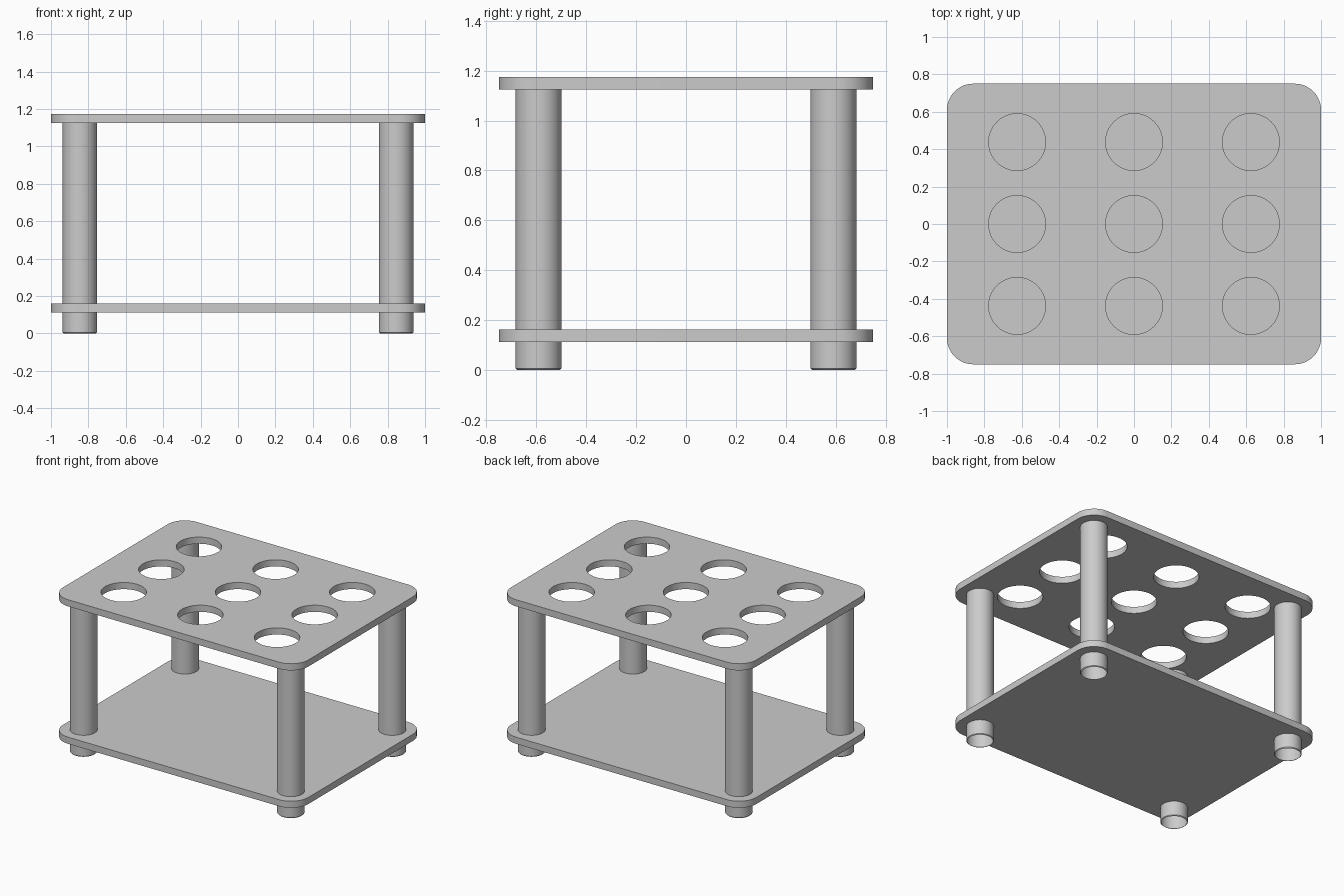
import bpy, bmesh
from math import sin, cos, pi
from mathutils import Vector

if "Cube" in bpy.data.objects:
    bpy.data.objects.remove(bpy.data.objects["Cube"])


def arc(cx, cy, r, a0, a1, n):
    return [(cx + r * cos(a0 + (a1 - a0) * i / n), cy + r * sin(a0 + (a1 - a0) * i / n)) for i in range(n + 1)]


def rounded_rect(hx, hy, r):
    pts = []
    for k, (sx, sy) in enumerate([(1, 1), (-1, 1), (-1, -1), (1, -1)]):
        pts += arc(sx * (hx - r), sy * (hy - r), r, k * pi / 2, (k + 1) * pi / 2, 12)
    return pts


def smooth(ob):
    bpy.ops.object.select_all(action='DESELECT')
    ob.select_set(True)
    bpy.context.view_layer.objects.active = ob
    if ob.type == 'CURVE':
        bpy.ops.object.convert(target='MESH')
        ob = bpy.context.view_layer.objects.active
        bm = bmesh.new()
        bm.from_mesh(ob.data)
        bmesh.ops.remove_doubles(bm, verts=bm.verts, dist=1e-5)
        bmesh.ops.recalc_face_normals(bm, faces=bm.faces)
        bm.to_mesh(ob.data)
        bm.free()
    bpy.ops.object.shade_smooth_by_angle(angle=pi / 6)


def plate(name, z0, z1, holes=()):
    """Flat rounded board with round cut-outs, from a filled 2D curve."""
    cu = bpy.data.curves.new(name, 'CURVE')
    cu.dimensions = '2D'
    cu.fill_mode = 'BOTH'
    cu.extrude = (z1 - z0) / 2
    loops = [rounded_rect(1, 0.75, 0.14)]
    loops += [arc(x, y, 0.152, 0, 2 * pi, 64)[:-1] for x, y in holes]
    for pts in loops:
        sp = cu.splines.new('POLY')
        sp.points.add(len(pts) - 1)
        for p, (x, y) in zip(sp.points, pts):
            p.co = (x, y, 0, 1)
        sp.use_cyclic_u = True
    ob = bpy.data.objects.new(name, cu)
    ob.location.z = (z0 + z1) / 2
    bpy.context.collection.objects.link(ob)
    smooth(ob)


def leg(name, x, y):
    """Round tube, open underneath, with a small softened lower rim."""
    bm = bmesh.new()
    profile = [(0.086, 0), (0.092, 0.006), (0.092, 1.126)]
    vs = [bm.verts.new((r, 0, z)) for r, z in profile]
    es = [bm.edges.new(pair) for pair in zip(vs, vs[1:])]
    bmesh.ops.spin(bm, geom=vs + es, cent=Vector(), axis=(0, 0, 1), angle=2 * pi, steps=48)
    bmesh.ops.remove_doubles(bm, verts=bm.verts, dist=1e-5)
    bmesh.ops.recalc_face_normals(bm, faces=bm.faces)
    # make sure the tube faces outwards
    bm.normal_update()
    if sum(f.normal.dot(f.calc_center_median() * Vector((1, 1, 0))) for f in bm.faces) < 0:
        bmesh.ops.reverse_faces(bm, faces=bm.faces)
    me = bpy.data.meshes.new(name)
    bm.to_mesh(me)
    bm.free()
    ob = bpy.data.objects.new(name, me)
    ob.location = (x, y, 0)
    bpy.context.collection.objects.link(ob)
    smooth(ob)


# Shelves
plate("lower_shelf", 0.112, 0.161)
plate("top_shelf", 1.125, 1.174, [(x, y) for x in (-0.625, 0, 0.625) for y in (-0.438, 0, 0.438)])

# Four legs
for fb, sy in (("front", -1), ("back", 1)):
    for lr, sx in (("left", -1), ("right", 1)):
        leg(f"{fb}_{lr}_leg", sx * 0.845, sy * 0.591)
